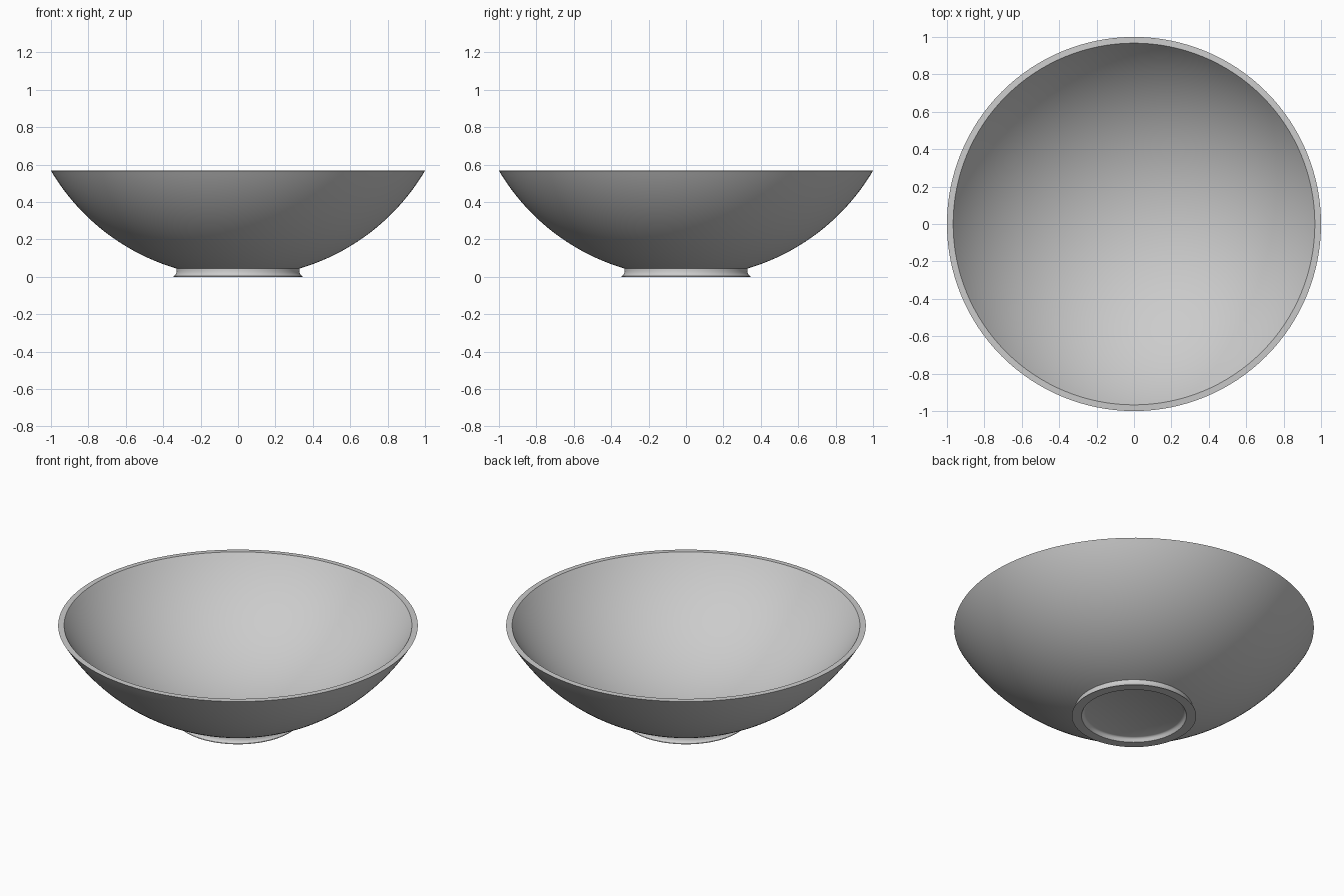
import bpy, bmesh, math
from mathutils import Vector, Matrix

if "Cube" in bpy.data.objects:
    bpy.data.objects.remove(bpy.data.objects["Cube"])

STEPS = 128
RADIUS = 1.162                    # curvature of both bowl surfaces
OUT_C, IN_C = 1.159, 1.213        # heights of the two sphere centres

glaze = bpy.data.materials.new("light grey clay")
glaze.diffuse_color = (0.6, 0.6, 0.6, 1)
glaze.use_nodes = True
glaze.node_tree.nodes["Principled BSDF"].inputs["Base Color"].default_value = glaze.diffuse_color


def height(r, centre):
    return centre - math.sqrt(RADIUS ** 2 - r ** 2)


def arc(r0, r1, centre, n):
    """Profile points along a spherical bowl surface."""
    a0, a1 = math.asin(r0 / RADIUS), math.asin(r1 / RADIUS)
    angles = [a0 + (a1 - a0) * i / n for i in range(n + 1)]
    return [(RADIUS * math.sin(a), centre - RADIUS * math.cos(a)) for a in angles]


def finish(name, bm):
    mesh = bpy.data.meshes.new(name)
    bm.to_mesh(mesh)
    bm.free()
    mesh.materials.append(glaze)
    obj = bpy.data.objects.new(name, mesh)
    bpy.context.collection.objects.link(obj)
    bpy.ops.object.select_all(action='DESELECT')
    obj.select_set(True)
    bpy.context.view_layer.objects.active = obj
    bpy.ops.object.shade_smooth_by_angle(angle=math.radians(30))
    return obj


def lathe(name, profile):
    bm = bmesh.new()
    verts = [bm.verts.new((0, -r, z)) for r, z in profile]
    edges = [bm.edges.new(p) for p in zip(verts, verts[1:])]
    bmesh.ops.spin(bm, geom=verts + edges, cent=(0, 0, 0), axis=(0, 0, 1),
                   angle=math.tau, steps=STEPS, use_duplicate=False)
    bmesh.ops.remove_doubles(bm, verts=bm.verts, dist=0.0003)
    bmesh.ops.recalc_face_normals(bm, faces=bm.faces)
    return finish(name, bm)


# Bowl in one closed profile: recess, foot, outer wall, rim, inner wall
recess = [(0, 0.024), (0.272, 0.024), (0.279, 0.021), (0.284, 0.015), (0.288, 0.007)]
foot = [(0.292, 0.0), (0.346, 0.0), (0.345, 0.004), (0.338, 0.008),
        (0.332, 0.015), (0.329, 0.025), (0.328, 0.035)]
outer = arc(0.328, 1.0, OUT_C, 28)
inner = arc(0.967, 0.0, IN_C, 36)
lathe("bowl", recess + foot + outer + inner)


# Hairline seam down the front wall, as tapering strips just off the surface
def seam(name, r_top, r_end, centre, side):
    bm = bmesh.new()
    previous = None
    pts = arc(r_top, r_end, centre, 24)
    for i, (r, z) in enumerate(pts):
        w = 0.002 * (1 - i / len(pts))
        normal = Vector((0, r, centre - z)).normalized() * side
        p = Vector((0, -r, z)) + normal * 0.001
        row = [bm.verts.new(p + Vector((s * w, 0, 0))) for s in (-1, 1)]
        if previous:
            face = bm.faces.new((previous[0], previous[1], row[1], row[0]))
            face.normal_update()
            if face.normal.dot(normal) < 0:
                face.normal_flip()
        previous = row
    return finish(name, bm)


seam("inner_seam", 0.966, 0.63, IN_C, 1)
seam("outer_seam", 0.998, 0.61, OUT_C, -1)
